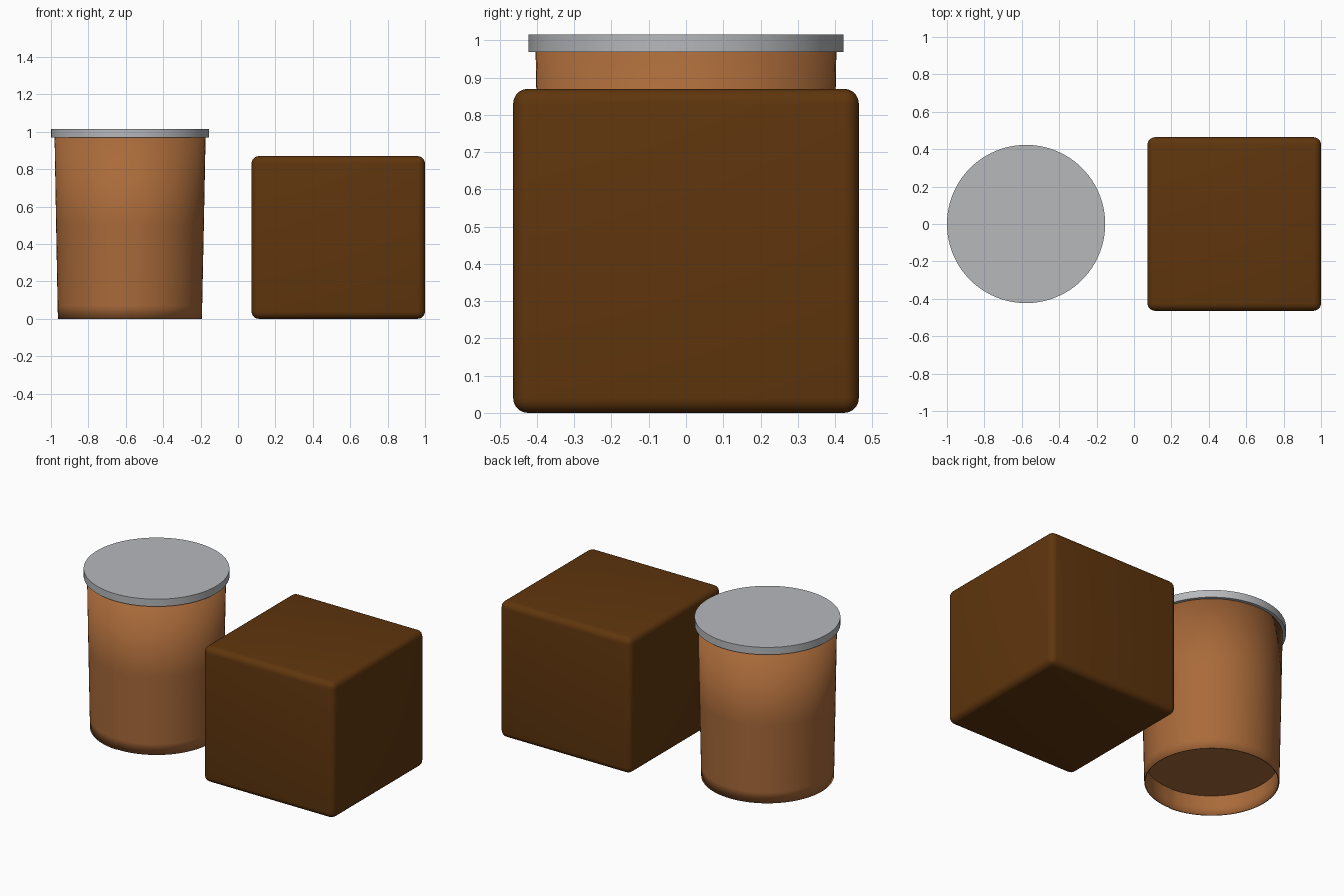
import bpy, bmesh, math

if "Cube" in bpy.data.objects:
    bpy.data.objects.remove(bpy.data.objects["Cube"])

N = 96
CX = -0.577  # centre of the cup


def material(name, rgb):
    m = bpy.data.materials.new(name)
    m.diffuse_color = (*rgb, 1)
    m.use_nodes = True
    m.node_tree.nodes["Principled BSDF"].inputs["Base Color"].default_value = m.diffuse_color
    return m


kraft = material("kraft_brown", (0.40, 0.145, 0.042))
grey = material("lid_grey", (0.47, 0.48, 0.50))
dark = material("dark_brown", (0.115, 0.036, 0.004))


def lathe(name, profile, mat, seam=0.0, cap_start=False, cap_end=False):
    """Revolve (radius, z) points; seam adds a small paper-overlap step at the front."""
    bm = bmesh.new()
    rings = []
    for r, z in profile:
        ring = []
        for i in range(N):
            a = -math.pi / 2 + 2 * math.pi * i / N
            rr = r + seam * max(0, 1 - z) * (i / (N - 1) - 0.5)
            ring.append(bm.verts.new((CX + rr * math.cos(a), rr * math.sin(a), z)))
        rings.append(ring)
    for lo, hi in zip(rings, rings[1:]):
        for i in range(N):
            j = (i + 1) % N
            bm.faces.new((lo[i], lo[j], hi[j], hi[i]))
    if cap_start:
        bm.faces.new(rings[0])
    if cap_end:
        bm.faces.new(rings[-1])
    bmesh.ops.recalc_face_normals(bm, faces=bm.faces)
    me = bpy.data.meshes.new(name)
    bm.to_mesh(me)
    bm.free()
    me.materials.append(mat)
    ob = bpy.data.objects.new(name, me)
    bpy.context.collection.objects.link(ob)
    return ob


def smooth(ob, angle=None):
    bpy.ops.object.select_all(action='DESELECT')
    ob.select_set(True)
    bpy.context.view_layer.objects.active = ob
    if angle is None:
        bpy.ops.object.shade_smooth()
    else:
        bpy.ops.object.shade_smooth_by_angle(angle=math.radians(angle))


# Tapered paper wall: closed thin shell with a soft bottom lip
wall = [(0.377, 0.13), (0.377, 0.06), (0.378, 0.0), (0.385, 0.0), (0.3865, 0.07),
        (0.395, 0.5), (0.404, 0.985)]
smooth(lathe("cup_wall", wall, kraft, seam=0.004, cap_end=True))

# Recessed cup bottom
smooth(lathe("cup_bottom", [(0.38, 0.125), (0.38, 0.14)], kraft,
             cap_start=True, cap_end=True), 30)

# Flat lid overhanging the rim
smooth(lathe("cup_lid", [(0.423, 0.969), (0.423, 1.016)], grey,
             cap_start=True, cap_end=True), 30)

# Rounded box
bpy.ops.mesh.primitive_cube_add(size=1, location=(0.536, 0, 0.435))
box = bpy.context.object
box.name = "rounded_box"
box.scale = (0.928, 0.928, 0.87)
bpy.ops.object.transform_apply(location=False, rotation=False, scale=True)
bev = box.modifiers.new("rounded_edges", 'BEVEL')
bev.width = 0.04
bev.segments = 5
bpy.ops.object.modifier_apply(modifier=bev.name)
box.data.materials.append(dark)
smooth(box, 30)
